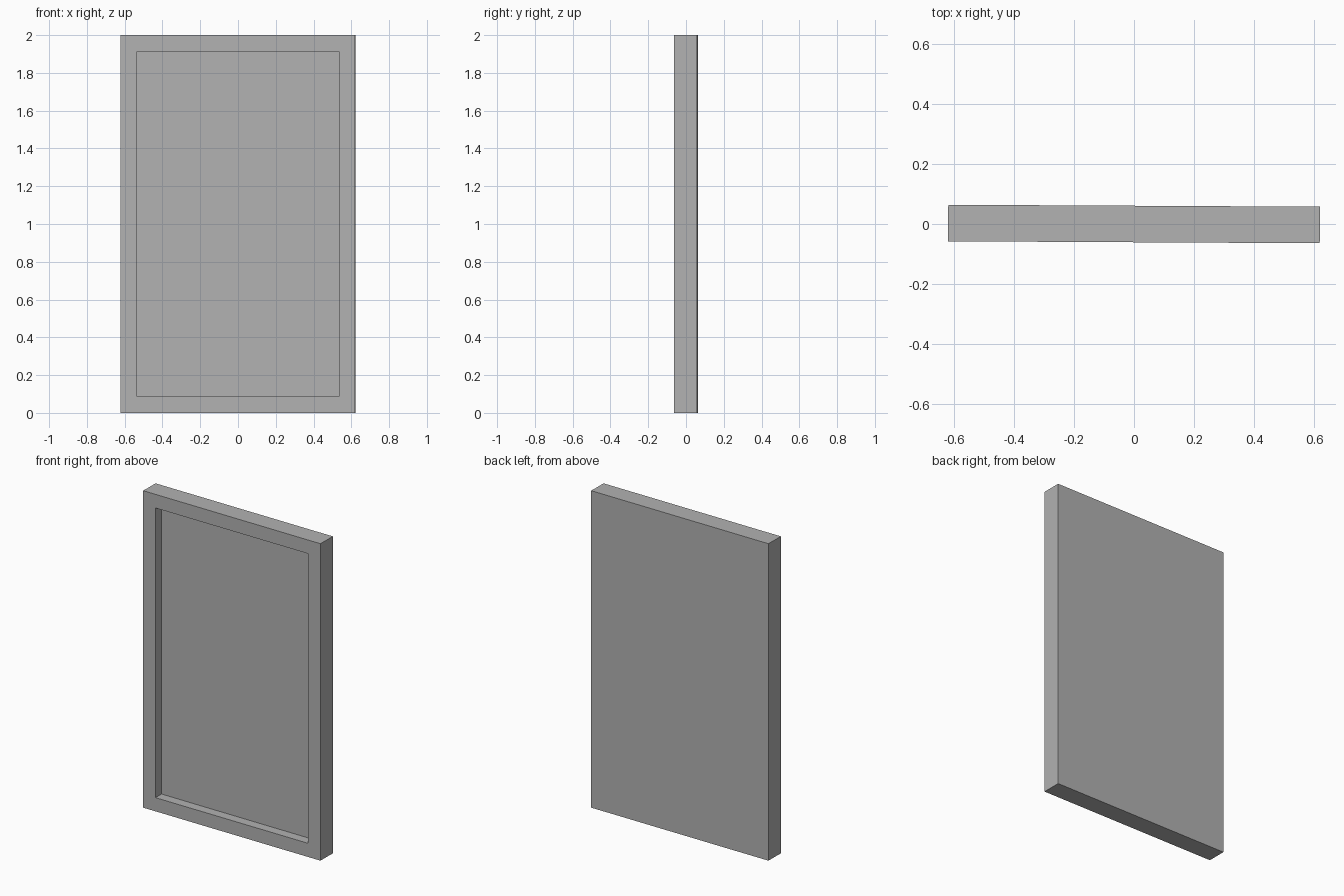
import bpy
import bmesh
import math
from mathutils import Matrix

cube = bpy.data.objects.get("Cube")
if cube:
    bpy.data.objects.remove(cube, do_unlink=True)

WIDTH, DEPTH, HEIGHT = 1.242, 0.122, 2.0
BORDER, RECESS = 0.122, 0.06

# Plain grey material
grey = bpy.data.materials.new("grey")
grey.use_nodes = True
colour = (0.445, 0.445, 0.445, 1)
grey.diffuse_color = colour
grey.node_tree.nodes["Principled BSDF"].inputs["Base Color"].default_value = colour

# Solid slab standing on the ground
bm = bmesh.new()
bmesh.ops.create_cube(bm, size=1)
bmesh.ops.scale(bm, vec=(WIDTH, DEPTH, HEIGHT), verts=bm.verts)
bmesh.ops.translate(bm, vec=(0, 0, HEIGHT / 2), verts=bm.verts)

# Front face inset to a border, then pushed straight back as a recessed panel
bm.normal_update()
front = min(bm.faces, key=lambda f: f.normal.y)
bmesh.ops.inset_region(bm, faces=[front], thickness=BORDER)
wall = bmesh.ops.extrude_discrete_faces(bm, faces=[front])
panel = wall["faces"][0]
bmesh.ops.translate(bm, vec=(0, RECESS, 0), verts=panel.verts)

# Very slight turn about the upright axis
bmesh.ops.rotate(bm, matrix=Matrix.Rotation(math.radians(-0.3), 3, "Z"), verts=bm.verts)
bmesh.ops.recalc_face_normals(bm, faces=bm.faces)

mesh = bpy.data.meshes.new("framed_panel")
bm.to_mesh(mesh)
bm.free()
mesh.materials.append(grey)
bpy.context.collection.objects.link(bpy.data.objects.new("framed_panel", mesh))
